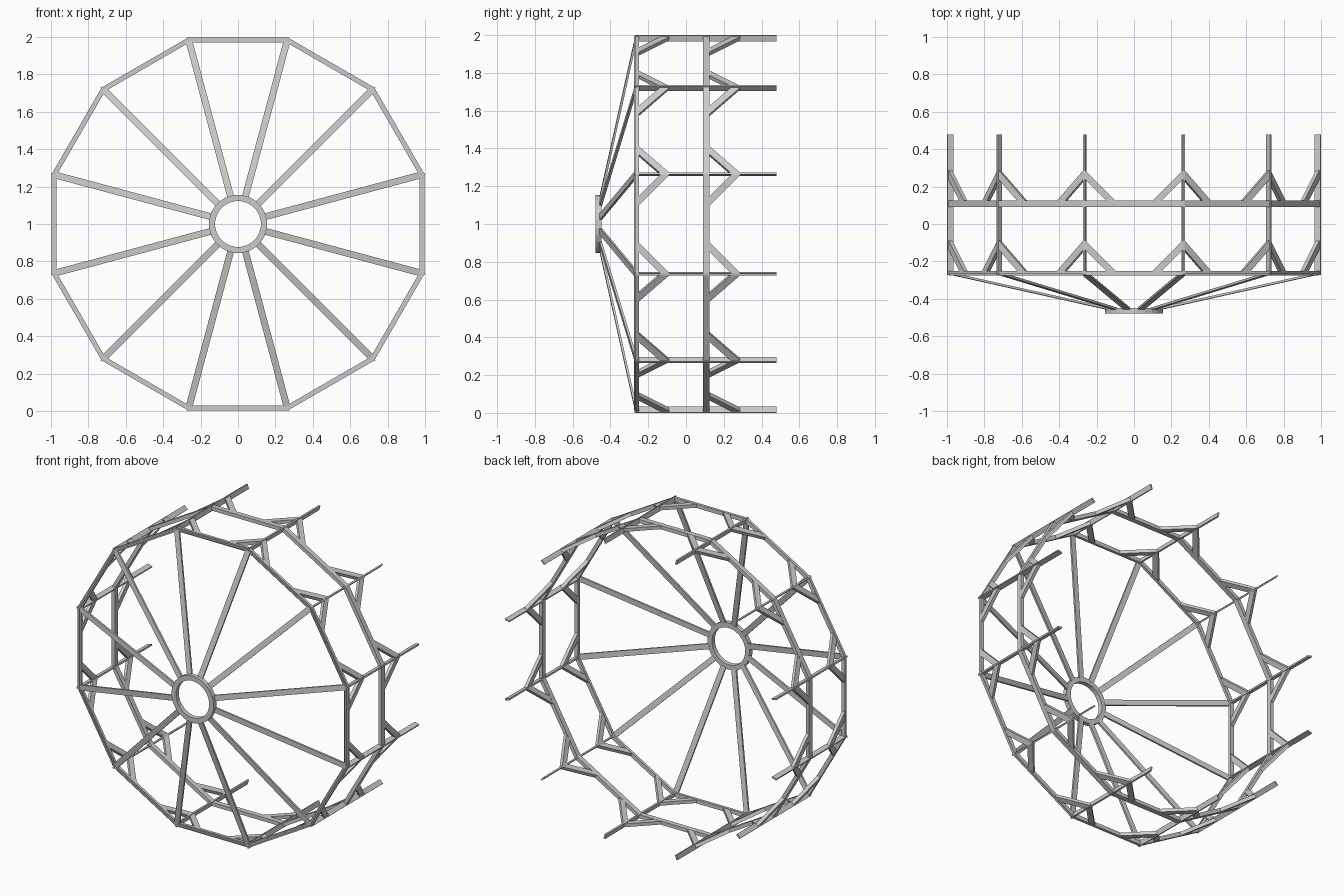
import bpy, bmesh
from math import cos, sin, pi, radians
from mathutils import Vector

if "Cube" in bpy.data.objects:
    bpy.data.objects.remove(bpy.data.objects["Cube"])

N = 12
CENTRE = Vector((0, 0, 1))
R = 1.018                      # radius to the corner beams
APO = R * cos(pi / N)          # distance to the middle of each side


def finish(name, bm):
    bmesh.ops.recalc_face_normals(bm, faces=bm.faces[:])
    me = bpy.data.meshes.new(name)
    bm.to_mesh(me)
    bm.free()
    ob = bpy.data.objects.new(name, me)
    bpy.context.collection.objects.link(ob)
    return ob


def radial(a):
    return Vector((cos(a), 0, sin(a)))


def tangent(a):
    return Vector((-sin(a), 0, cos(a)))


def prism(bm, pts, depth):
    # closed solid: polygon swept along a vector, centred on the polygon
    a = [bm.verts.new(p - depth / 2) for p in pts]
    b = [bm.verts.new(p + depth / 2) for p in pts]
    bm.faces.new(a)
    bm.faces.new(b[::-1])
    for i in range(len(pts)):
        j = (i + 1) % len(pts)
        bm.faces.new((a[i], b[i], b[j], a[j]))


def bar(bm, p, q, side, width, thick):
    # rectangular bar from p to q, width measured along side
    d = (q - p).normalized()
    up = d.cross(side).normalized()
    s = side * width / 2
    prism(bm, [p - s, p + s, q + s, q - s], up * thick)


def ring(name, n, r_in, r_out, y0, y1, start):
    # mitred polygon ring with a rectangular section
    bm = bmesh.new()
    loops = []
    for i in range(n):
        d = radial(start + 2 * pi * i / n)
        loops.append([bm.verts.new(CENTRE + d * r + Vector((0, y, 0)))
                      for r, y in ((r_in, y0), (r_out, y0), (r_out, y1), (r_in, y1))])
    for i in range(n):
        a, b = loops[i], loops[(i + 1) % n]
        for k in range(4):
            m = (k + 1) % 4
            bm.faces.new((a[k], a[m], b[m], b[k]))
    return finish(name, bm)


c = cos(pi / N)
corner = radians(15)

# rims and hub
ring("front_rim", N, (APO - .013) / c, (APO + .013) / c, -.268, -.25, corner)
ring("front_rim_ridge", N, (APO - .005) / c, (APO + .005) / c, -.275, -.268, corner)
ring("middle_rim", N, (APO - .012) / c, (APO + .012) / c, .091, .125, corner)
ring("hub_ring", 24, .123, .156, -.478, -.448, radians(7.5))

# long beams at the corners
bm = bmesh.new()
for i in range(N):
    a = corner + i * 2 * pi / N
    p = CENTRE + radial(a) * R
    bar(bm, p + Vector((0, -.273, 0)), p + Vector((0, .478, 0)), radial(a), .033, .01)
finish("corner_beams", bm)

# spokes from the hub out to the front rim
bm = bmesh.new()
for i in range(N):
    a = corner + i * 2 * pi / N
    d = radial(a)
    bar(bm, CENTRE + d * .148 + Vector((0, -.452, 0)),
        CENTRE + d * 1.012 + Vector((0, -.266, 0)), tangent(a), .036, .012)
finish("spokes", bm)

# diagonal braces between each rim side and the corner beams
half = R * sin(pi / N)
for name, y0 in (("front_braces", -.255), ("middle_braces", .12)):
    bm = bmesh.new()
    for i in range(N):
        a = i * 2 * pi / N
        mid = CENTRE + radial(a) * APO
        for s in (-1, 1):
            def pt(t, y):
                return mid + tangent(a) * s * (half - t) + Vector((0, y0 + y, 0))
            prism(bm, [pt(0, .17), pt(0, .12), pt(.12, 0), pt(.17, 0)], radial(a) * .022)
    finish(name, bm)
